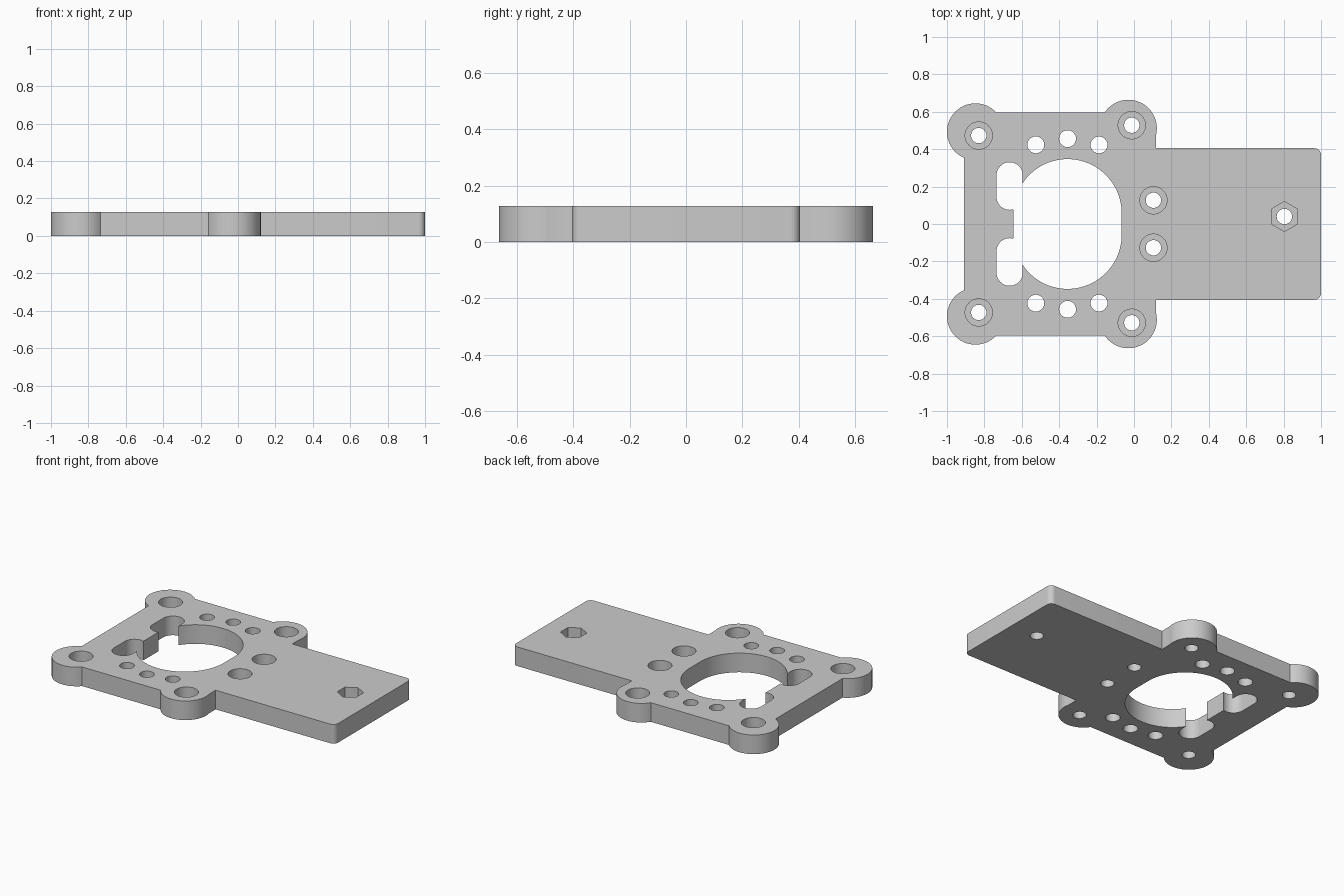
import bpy, bmesh, math
from math import pi, cos, sin, acos, asin

if "Cube" in bpy.data.objects:
    bpy.data.objects.remove(bpy.data.objects["Cube"])

T = 0.128       # plate thickness
LEDGE = 0.05    # height of counterbore floors


def arc(cx, cy, r, a0, a1, n):
    return [(cx + r * cos(a0 + (a1 - a0) * i / n),
             cy + r * sin(a0 + (a1 - a0) * i / n)) for i in range(n + 1)]


def circle(cx, cy, r, n=40, start=0.0):
    return arc(cx, cy, r, start, start + 2 * pi, n)[:-1]


def stadium(cx, y0, y1, r, n=32):
    # upright slot with rounded ends
    return arc(cx, y1, r, 0, pi, n) + arc(cx, y0, r, pi, 2 * pi, n)


def prism(name, pts, z0, z1):
    bm = bmesh.new()
    face = bm.faces.new([bm.verts.new((x, y, z0)) for x, y in pts])
    ext = bmesh.ops.extrude_face_region(bm, geom=[face])
    top = [v for v in ext["geom"] if isinstance(v, bmesh.types.BMVert)]
    bmesh.ops.translate(bm, verts=top, vec=(0, 0, z1 - z0))
    bmesh.ops.recalc_face_normals(bm, faces=bm.faces)
    mesh = bpy.data.meshes.new(name)
    bm.to_mesh(mesh)
    bm.free()
    obj = bpy.data.objects.new(name, mesh)
    bpy.context.collection.objects.link(obj)
    return obj


# Plate outline: upper half from the tongue to the left edge, then mirrored
R = 0.152
half = arc(0.965, 0.37, 0.035, 0, pi / 2, 8)
half += [(0.118, 0.405)]
half += arc(-0.03, 0.512, R, -acos(0.148 / R), pi - asin(0.084 / R), 40)
half += arc(-0.848, 0.493, R, asin(0.103 / R), 2 * pi - acos(-0.062 / R), 48)
plate = prism("mounting_plate", half + [(x, -y) for x, y in reversed(half)], 0, T)

grey = bpy.data.materials.new("light grey")
grey.diffuse_color = (0.6, 0.6, 0.6, 1)
grey.use_nodes = True
grey.node_tree.nodes["Principled BSDF"].inputs["Base Color"].default_value = grey.diffuse_color
plate.data.materials.append(grey)

# Cutters: (outline, bottom height)
cuts = [(stadium(-0.355, -0.058, 0.058, 0.289, 48), -0.1)]      # central opening
for s in (1, -1):
    lo, hi = sorted((s * 0.146, s * 0.26))
    cuts.append((stadium(-0.665, lo, hi, 0.07), -0.1))          # side slots
    for x, y in ((-0.525, 0.423), (-0.355, 0.456), (-0.187, 0.423)):
        cuts.append((circle(x, s * y, 0.045), -0.1))            # plain holes
    for x, y in ((-0.83, 0.473), (-0.012, 0.528), (0.104, 0.127)):
        cuts.append((circle(x, s * y, 0.073), LEDGE))           # counterbores
        cuts.append((circle(x, s * y, 0.041), -0.1))
cuts.append((circle(0.804, 0.04, 0.08, 6, pi / 2), LEDGE))      # hexagonal nut pocket
cuts.append((circle(0.804, 0.04, 0.041), -0.1))

bpy.context.view_layer.objects.active = plate
plate.select_set(True)
for outline, z0 in cuts:
    cutter = prism("cutter", outline, z0, T + 0.1)
    cutter.hide_render = True
    mod = plate.modifiers.new("cut", "BOOLEAN")
    mod.operation = "DIFFERENCE"
    mod.solver = "EXACT"
    mod.object = cutter
    bpy.ops.object.modifier_apply(modifier=mod.name)
    bpy.data.objects.remove(cutter)

# Smooth curved walls, keep edges sharp
bpy.ops.object.shade_smooth_by_angle(angle=math.radians(30))
